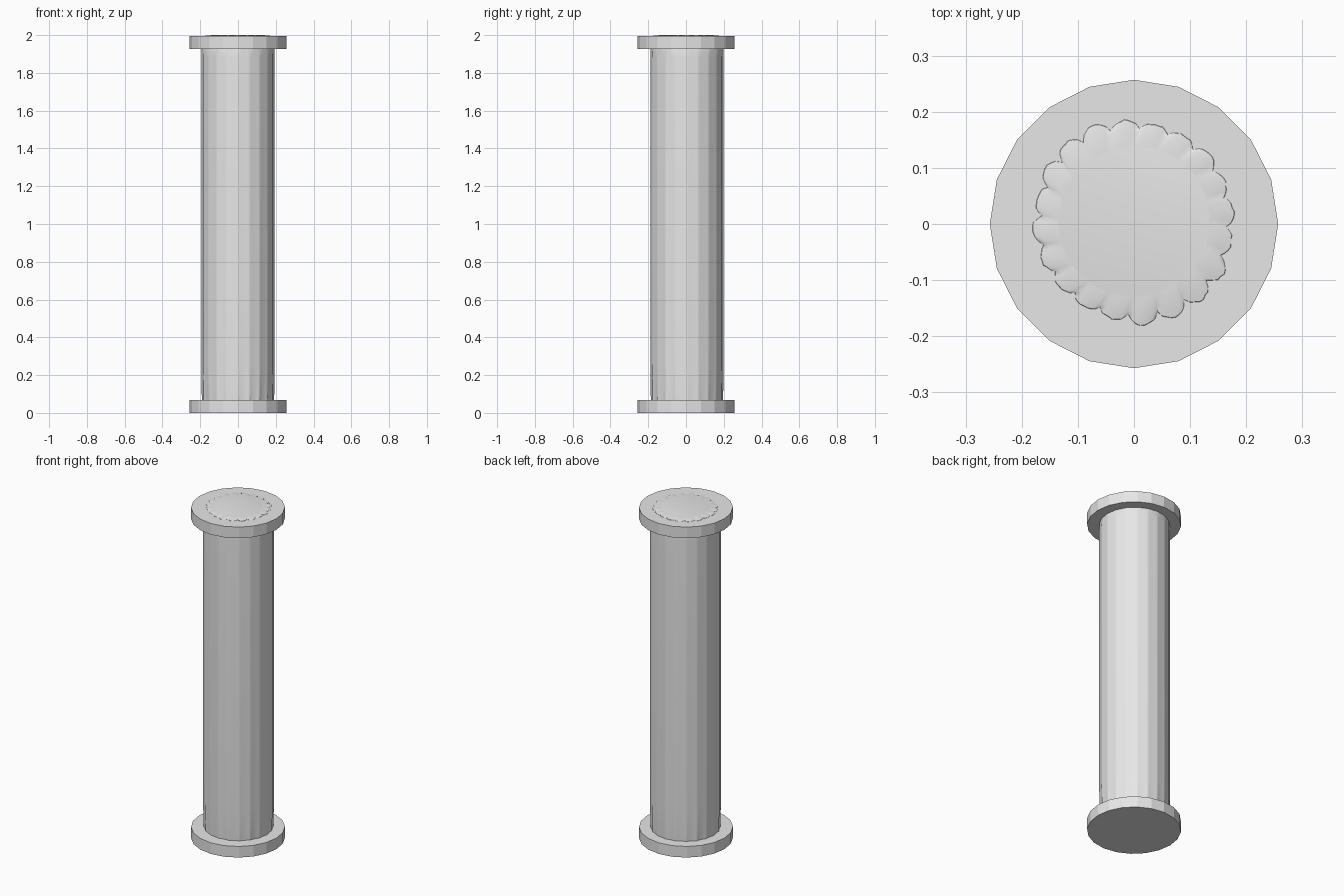
import bpy, bmesh, math, random

random.seed(4)
if "Cube" in bpy.data.objects:
    bpy.data.objects.remove(bpy.data.objects["Cube"])

stone = bpy.data.materials.new("grey stone")
stone.use_nodes = True
GREY = (0.8, 0.8, 0.8, 1)
stone.diffuse_color = GREY
stone.node_tree.nodes["Principled BSDF"].inputs["Base Color"].default_value = GREY

SIDES = 20
STEPS = 8
COUNT = SIDES * STEPS
DISC_R, DISC_H, TOP = 0.257, 0.067, 1.994


def disc(name, z):
    bpy.ops.mesh.primitive_cylinder_add(vertices=SIDES, radius=DISC_R, depth=DISC_H,
                                        location=(0, 0, z), rotation=(0, 0, 0))
    ob = bpy.context.object
    ob.name = name
    ob.data.materials.append(stone)


disc("base_disc", DISC_H / 2)
disc("top_disc", TOP - DISC_H / 2)

# Each flute gets its own slight irregularity
lobe_size = [random.uniform(0.6, 1.3) for _ in range(SIDES)]
chips = [random.uniform(-1, 1) for _ in range(COUNT)]


def faceted(i, radius):
    a = 2 * math.pi * (i % STEPS) / COUNT
    half = math.pi / SIDES
    return radius * math.cos(half) / math.cos(a - half)


def lobe(i):
    return abs(math.sin(math.pi * i / STEPS)) ** 0.7 * lobe_size[i // STEPS]


# Shaft: faceted sides, a worn foot and a ruffled crown above the top disc
bm = bmesh.new()


def ring(radius_at, z_at, twist=0.0):
    verts = []
    for i in range(COUNT):
        a = 2 * math.pi * i / COUNT + twist
        r = radius_at(i)
        verts.append(bm.verts.new((r * math.cos(a), r * math.sin(a) + 0.005, z_at(i))))
    return verts


def crown_edge(i):
    return 0.168 + 0.017 * lobe(i) + 0.0015 * chips[i]


rings = [
    ring(lambda i: faceted(i, 0.190) - 0.004 * lobe(i), lambda i: 0.04),
    ring(lambda i: faceted(i, 0.192) - 0.003 * lobe(i), lambda i: 0.10),
    ring(lambda i: faceted(i, 0.194), lambda i: 0.22 + 0.03 * lobe_size[i // STEPS]),
    ring(lambda i: faceted(i, 0.194), lambda i: 1.88),
    ring(lambda i: faceted(i, 0.192), lambda i: 1.96),
    ring(crown_edge, lambda i: TOP - 0.003, -0.06),
    ring(lambda i: crown_edge(i) - 0.003, lambda i: TOP + 0.001, -0.06),
    ring(lambda i: 0.158 + 0.008 * lobe(i), lambda i: TOP + 0.002 + 0.002 * lobe(i), -0.03),
    ring(lambda i: 0.135, lambda i: 2.0),
]
for low, high in zip(rings, rings[1:]):
    for i in range(COUNT):
        j = (i + 1) % COUNT
        bm.faces.new((low[i], low[j], high[j], high[i]))
bm.faces.new(rings[-1])
bm.faces.new(rings[0][::-1])
mesh = bpy.data.meshes.new("shaft")
bm.to_mesh(mesh)
bm.free()
mesh.materials.append(stone)
shaft = bpy.data.objects.new("shaft", mesh)
bpy.context.collection.objects.link(shaft)
bpy.ops.object.select_all(action="DESELECT")
shaft.select_set(True)
bpy.context.view_layer.objects.active = shaft
bpy.ops.object.shade_smooth_by_angle(angle=math.radians(40))
